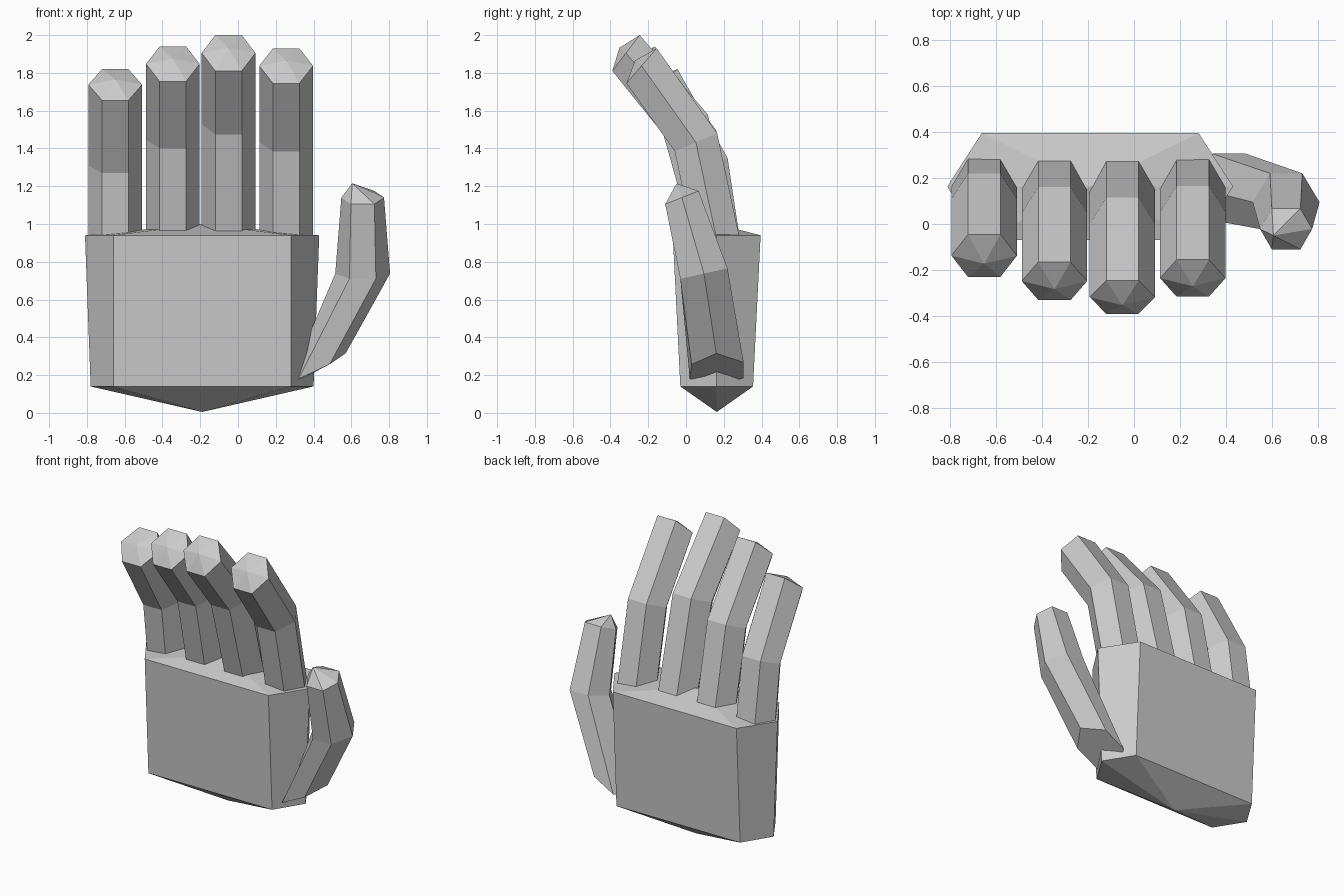
import bpy, bmesh
from mathutils import Vector

cube = bpy.data.objects.get("Cube")
if cube:
    bpy.data.objects.remove(cube, do_unlink=True)

grey = bpy.data.materials.new("light_grey")
grey.use_nodes = True
colour = (0.6, 0.6, 0.6, 1)
grey.diffuse_color = colour
grey.node_tree.nodes["Principled BSDF"].inputs["Base Color"].default_value = colour


def hex_ring(x, half, flat, front, back):
    """Six points: right, back pair, left, front pair. front and back are (y, z)."""
    mid = [(a + b) / 2 for a, b in zip(front, back)]
    return [(x + half, *mid), (x + flat, *back), (x - flat, *back),
            (x - half, *mid), (x - flat, *front), (x + flat, *front)]


def loft(name, rings, bottom=None, top=None):
    """Skin the rings and close each end with a flat cap or a fan to a point."""
    bm = bmesh.new()
    loops = [[bm.verts.new(p) for p in ring] for ring in rings]
    for low, high in zip(loops, loops[1:]):
        for i in range(6):
            j = (i + 1) % 6
            bm.faces.new((low[i], low[j], high[j], high[i]))
    for loop, point in ((loops[0], bottom), (loops[-1], top)):
        if point is None:
            bm.faces.new(loop)
        else:
            tip = bm.verts.new(point)
            for i in range(6):
                bm.faces.new((loop[i], loop[(i + 1) % 6], tip))
    bmesh.ops.recalc_face_normals(bm, faces=bm.faces)
    mesh = bpy.data.meshes.new(name)
    bm.to_mesh(mesh)
    bm.free()
    mesh.materials.append(grey)
    bpy.context.collection.objects.link(bpy.data.objects.new(name, mesh))


# Palm: a flaring six-sided block with shallow pointed ends
PX, PY = -0.19, 0.163
loft("palm",
     [hex_ring(PX, 0.59, 0.47, (-0.03, 0.14), (0.355, 0.14)),
      hex_ring(PX, 0.62, 0.47, (-0.07, 0.94), (0.395, 0.94))],
     bottom=(PX, PY, 0.005), top=(PX, PY, 1.0))

# Fingers: x, then front and back edge (y, z) of the knuckle and of the tip
fingers = {
    "little_finger": (-0.65, (0.0, 1.27), (0.22, 1.35), (-0.23, 1.655), (-0.045, 1.82)),
    "ring_finger": (-0.345, (-0.065, 1.40), (0.16, 1.495), (-0.33, 1.755), (-0.165, 1.94)),
    "middle_finger": (-0.05, (-0.12, 1.475), (0.115, 1.58), (-0.39, 1.81), (-0.245, 2.0)),
    "index_finger": (0.255, (-0.06, 1.385), (0.165, 1.48), (-0.315, 1.745), (-0.155, 1.93)),
}
for name, (x, k_front, k_back, t_front, t_back) in fingers.items():
    rings = [hex_ring(x, 0.142, 0.07, (0.05, 0.87), (0.285, 0.92)),
             hex_ring(x, 0.142, 0.07, k_front, k_back),
             hex_ring(x, 0.142, 0.07, t_front, t_back)]
    centre = sum((Vector(p) for p in rings[-1]), Vector()) / 6
    loft(name, rings, top=centre + Vector((0, -0.035, 0.028)))

# Thumb: slanted root inside the palm, bent at the knuckle, skewed point
root = [(0.57, 0.16, 0.315), (0.485, 0.305, 0.268), (0.34, 0.305, 0.185),
        (0.26, 0.16, 0.14), (0.32, 0.02, 0.18), (0.485, 0.03, 0.257)]
loft("thumb",
     [root,
      hex_ring(0.66, 0.145, 0.07, (-0.03, 0.71), (0.22, 0.765)),
      hex_ring(0.66, 0.113, 0.062, (-0.11, 1.105), (0.067, 1.175))],
     top=(0.605, -0.05, 1.215))
